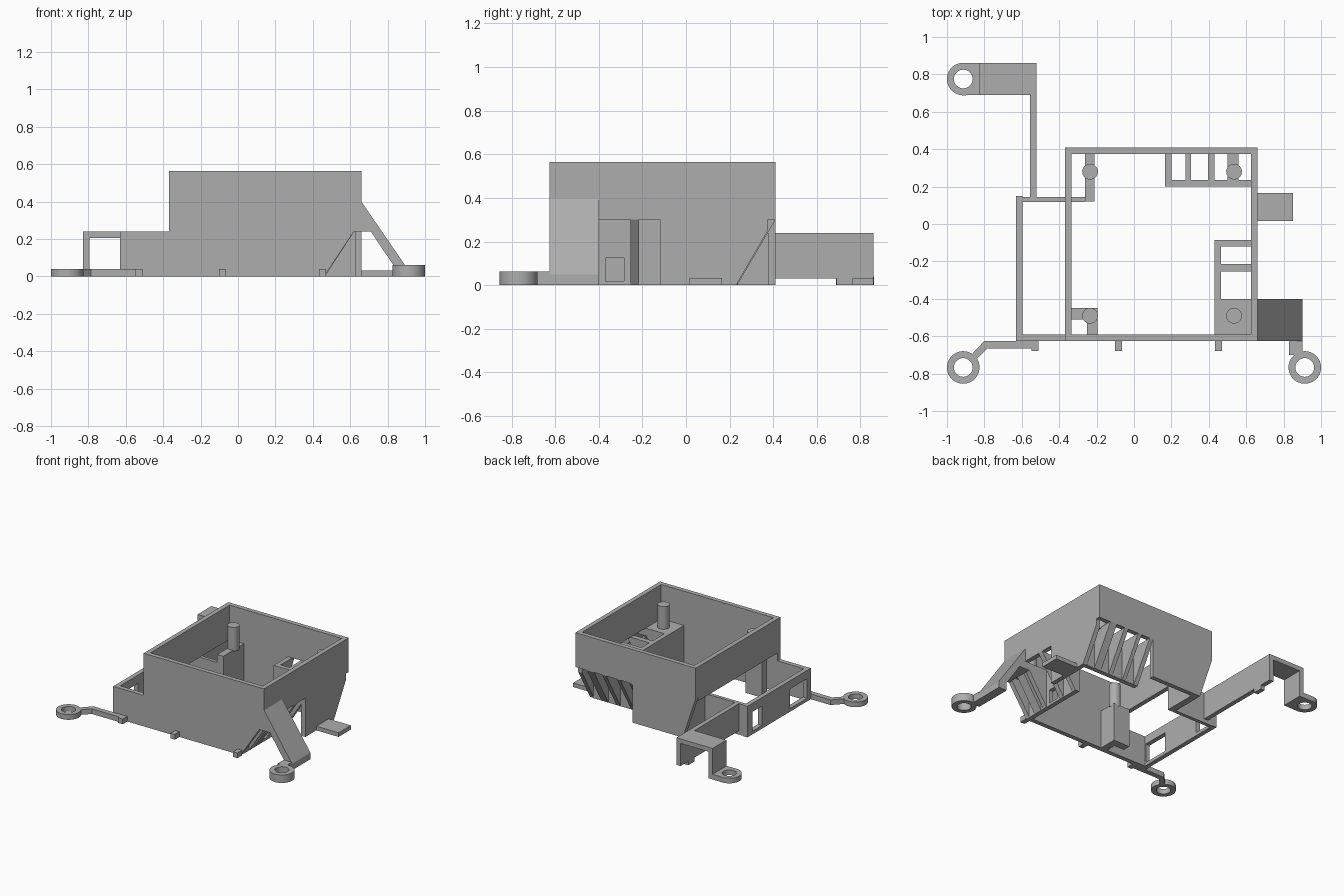
import bpy, bmesh, math
from mathutils import Vector

if "Cube" in bpy.data.objects:
    bpy.data.objects.remove(bpy.data.objects["Cube"], do_unlink=True)

grey = bpy.data.materials.new("matte_grey")
grey.use_nodes = True
grey.diffuse_color = (0.42, 0.42, 0.42, 1)
grey.node_tree.nodes["Principled BSDF"].inputs["Base Color"].default_value = (0.42, 0.42, 0.42, 1)


def finish(name, bm):
    bmesh.ops.recalc_face_normals(bm, faces=bm.faces)
    mesh = bpy.data.meshes.new(name)
    bm.to_mesh(mesh)
    bm.free()
    mesh.materials.append(grey)
    obj = bpy.data.objects.new(name, mesh)
    bpy.context.collection.objects.link(obj)
    return obj


def prism(name, axis, profile, lo, hi):
    """Extrude a 2D profile along an axis: x uses (y,z), y uses (x,z), z uses (x,y)."""
    place = {"x": lambda a, b: (lo, a, b),
             "y": lambda a, b: (a, lo, b),
             "z": lambda a, b: (a, b, lo)}[axis]
    bm = bmesh.new()
    face = bm.faces.new([bm.verts.new(place(a, b)) for a, b in profile])
    out = bmesh.ops.extrude_face_region(bm, geom=[face])
    move = Vector([(hi - lo) if axis == c else 0 for c in "xyz"])
    bmesh.ops.translate(bm, vec=move, verts=[v for v in out["geom"] if isinstance(v, bmesh.types.BMVert)])
    return finish(name, bm)


def box(name, x0, x1, y0, y1, z0, z1):
    return prism(name, "z", [(x0, y0), (x1, y0), (x1, y1), (x0, y1)], z0, z1)


def smooth(obj):
    bpy.ops.object.select_all(action="DESELECT")
    obj.select_set(True)
    bpy.context.view_layer.objects.active = obj
    bpy.ops.object.shade_smooth_by_angle(angle=math.radians(30))


def ring(name, x, y, height, outer=0.087, inner=0.05, sides=48):
    bm = bmesh.new()
    rows = []
    for r, z in ((outer, 0), (outer, height), (inner, height), (inner, 0)):
        rows.append([bm.verts.new((x + r * math.cos(math.tau * i / sides),
                                   y + r * math.sin(math.tau * i / sides), z)) for i in range(sides)])
    for k in range(4):
        a, b = rows[k], rows[(k + 1) % 4]
        for i in range(sides):
            j = (i + 1) % sides
            bm.faces.new((a[i], a[j], b[j], b[i]))
    smooth(finish(name, bm))


def post(name, x, y, z0=0.29, z1=0.475, r=0.042):
    bm = bmesh.new()
    bmesh.ops.create_cone(bm, cap_ends=True, segments=32, radius1=r, radius2=r, depth=z1 - z0)
    bmesh.ops.translate(bm, vec=(x, y, (z0 + z1) / 2), verts=bm.verts)
    smooth(finish(name, bm))


T = 0.035      # wall thickness
TOP = 0.565    # housing height
SHELF = 0.30   # height of the inner supports
LOW = 0.24     # height of the side extension
X0, X1, Y0, Y1 = -0.37, 0.66, -0.625, 0.41
XE = -0.63     # outer face of the side extension

# Housing walls
prism("front_wall", "y", [(XE, 0), (0.46, 0), (0.62, LOW), (X1, LOW), (X1, TOP),
                          (X0, TOP), (X0, LOW), (XE, LOW)], Y0, Y0 + T)
prism("back_wall", "y", [(X1, TOP), (X0, TOP), (X0, 0.33), (-0.26, 0), (0.17, 0),
                         (0.17, SHELF), (X1, SHELF)], Y1 - T, Y1)
prism("left_wall", "x", [(Y0 + T, TOP), (Y1 - T, TOP), (Y1 - T, 0.25), (0.23, 0), (-0.12, 0),
                         (-0.12, SHELF), (-0.40, SHELF), (-0.40, LOW), (Y0 + T, LOW)], X1 - T, X1)
box("right_wall", X0, X0 + T, Y0 + T, Y1 - T, SHELF, TOP)

# Back vent: inner wall with slanted ribs
box("back_vent_wall", 0.165, X1 - T, 0.20, 0.235, 0, SHELF)
for x0, x1 in ((0.165, 0.2), (0.275, 0.305), (0.395, 0.43), (0.50, 0.56)):
    prism("back_vent_rib", "x", [(0.22, 0), (0.235, 0), (Y1, SHELF), (0.22, SHELF)], x0, x1)

# Side vent: inner wall with a small port, and slanted ribs
VX = 0.43
box("side_vent_wall_front", VX, VX + T, Y0 + T, -0.37, 0, SHELF)
box("side_vent_wall_back", VX, VX + T, -0.285, -0.085, 0, SHELF)
box("side_vent_port_lintel", VX, VX + T, -0.37, -0.285, 0.125, SHELF)
box("side_vent_port_sill", VX, VX + T, -0.37, -0.285, 0, 0.02)
for y0, y1 in ((-0.53, -0.46), (-0.435, -0.40), (-0.255, -0.215), (-0.12, -0.085)):
    prism("side_vent_rib", "y", [(VX + 0.02, 0), (VX + T, 0), (X1, SHELF), (VX + 0.02, SHELF)], y0, y1)
box("side_vent_shelf", VX, X1 - T, Y0 + T, -0.40, SHELF - 0.03, SHELF)

# Supports and mounting posts
box("back_post_wall", -0.262, -0.21, 0.12, Y1 - T, 0, SHELF)
box("front_post_wall", -0.25, -0.195, Y0 + T, -0.45, 0, SHELF)
box("front_post_brace", X0 + T, -0.25, -0.51, -0.45, 0, SHELF)
for x in (-0.235, 0.535):
    for y in (-0.49, 0.28):
        post("mounting_post", x, y)

# Side extension with two windows in its outer wall
YE = 0.15
for y0, y1 in ((Y0 + T, -0.58), (-0.37, -0.03), (0.09, YE)):
    box("extension_pier", XE, XE + T, y0, y1, 0, LOW)
for y0, y1 in ((-0.58, -0.37), (-0.03, 0.09)):
    box("extension_lintel", XE, XE + T, y0, y1, 0.175, LOW)
    box("extension_sill", XE, XE + T, y0, y1, 0, 0.025)
box("extension_back_wall", XE + T, -0.262, 0.118, 0.145, 0, LOW)

# Back arm and stepped foot
box("back_arm", -0.555, -0.52, 0.145, 0.86, 0.03, LOW)
box("back_arm_foot", -0.555, -0.52, 0.69, 0.765, 0, 0.03)
box("bracket_top", -0.83, -0.555, 0.69, 0.86, LOW - T, LOW)
box("bracket_drop", -0.83, -0.795, 0.69, 0.86, 0, LOW - T)
ring("back_foot_ring", -0.913, 0.775, 0.04)
arc = [(-0.913 + 0.05 * math.cos(a), 0.775 + 0.05 * math.sin(a))
       for a in [math.pi / 2 - math.pi * i / 16 for i in range(17)]]
prism("back_foot_plate", "z", [(-0.913, 0.862)] + arc + [(-0.913, 0.688), (-0.83, 0.69), (-0.83, 0.86)], 0, 0.04)

# Front feet
ring("front_right_foot_ring", -0.913, -0.767, 0.04)
prism("front_right_foot_arm", "z", [(-0.875, -0.705), (-0.80, -0.625), (-0.51, -0.625), (-0.51, -0.665),
                                    (-0.785, -0.665), (-0.845, -0.725)], 0, 0.04)
ring("front_left_foot_ring", 0.913, -0.767, 0.062)
box("front_left_foot_arm", 0.83, 0.90, -0.70, Y0, 0, 0.062)
prism("front_left_leg", "y", [(0.63, LOW), (0.71, LOW), (0.83, 0.062), (0.83, 0), (0.90, 0),
                              (0.90, 0.05), (X1, 0.40), (0.63, 0.40)], Y0, -0.40)

# Small pegs and side tab
for x in (-0.53, -0.083, 0.452):
    box("front_peg", x - 0.019, x + 0.019, -0.68, Y0, 0, 0.04)
box("side_tab", X1, 0.85, 0.015, 0.165, 0, 0.032)
